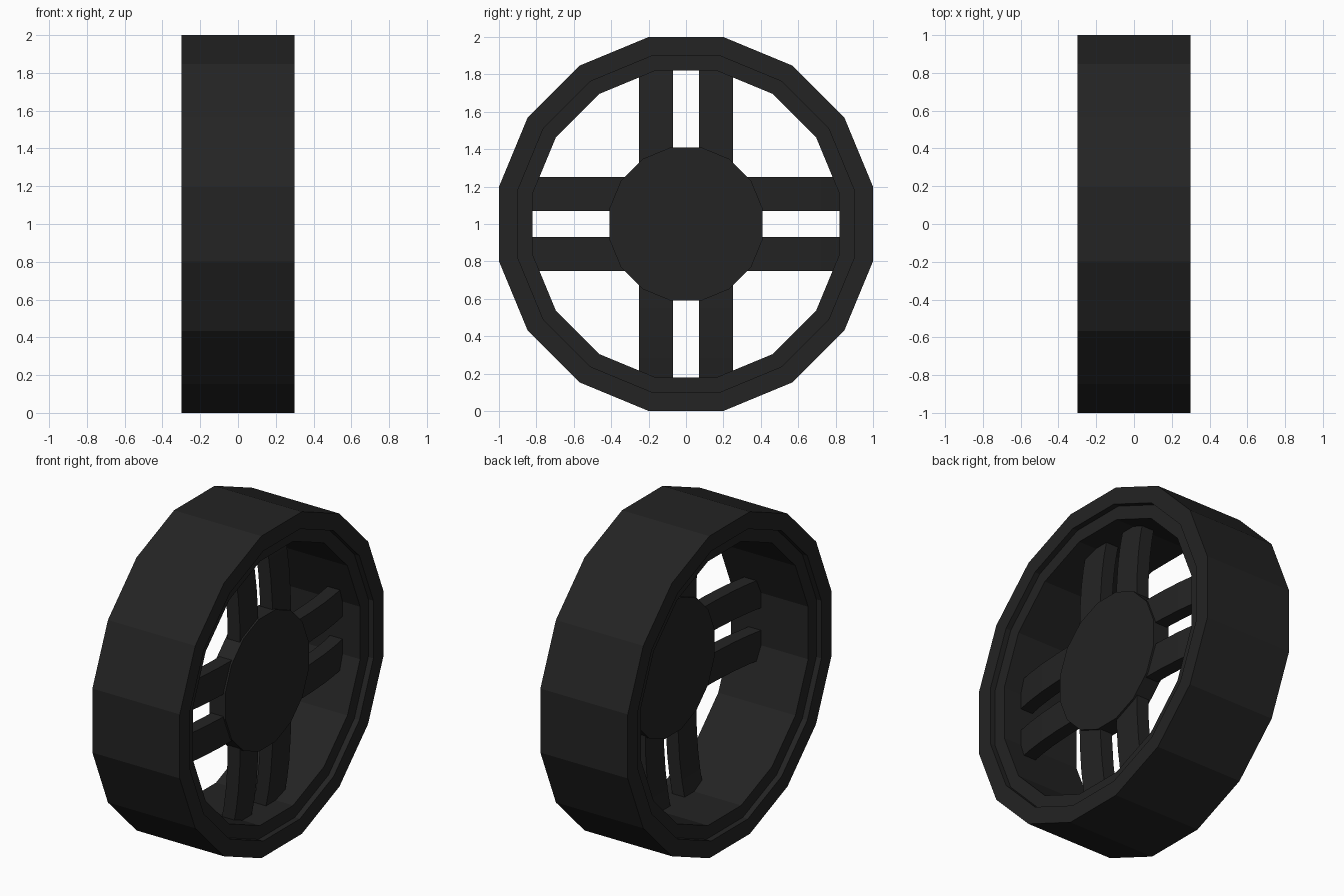
import bpy, bmesh, math
from mathutils import Matrix

if "Cube" in bpy.data.objects:
    bpy.data.objects.remove(bpy.data.objects["Cube"])

SIDES = 16
K = 1 / math.cos(math.pi / SIDES)   # flat-to-flat radius -> corner radius

rubber = bpy.data.materials.new("dark_grey")
rubber.diffuse_color = (0.017, 0.017, 0.017, 1)
rubber.use_nodes = True
rubber.node_tree.nodes["Principled BSDF"].inputs["Base Color"].default_value = rubber.diffuse_color


def finish(name, bm):
    bmesh.ops.recalc_face_normals(bm, faces=bm.faces)
    me = bpy.data.meshes.new(name)
    bm.to_mesh(me)
    bm.free()
    me.materials.append(rubber)
    ob = bpy.data.objects.new(name, me)
    ob.location.z = 1.0
    bpy.context.collection.objects.link(ob)
    return ob


def lathe(name, profile, closed):
    """Sweep (x, flat radius) points around the x axis as a 16-sided solid."""
    bm = bmesh.new()
    rings = []
    for x, r in profile:
        ring = []
        for i in range(SIDES):
            a = (i + 0.5) * math.tau / SIDES
            ring.append(bm.verts.new((x, r * K * math.cos(a), r * K * math.sin(a))))
        rings.append(ring)
    n = len(rings)
    for j in range(n if closed else n - 1):
        p, q = rings[j], rings[(j + 1) % n]
        for i in range(SIDES):
            k = (i + 1) % SIDES
            bm.faces.new((p[i], p[k], q[k], q[i]))
    if not closed:
        bm.faces.new(rings[0])
        bm.faces.new(rings[-1])
    return finish(name, bm)


# tyre and the slightly recessed rim inside it
lathe("tyre", [(-0.3, 1.0), (0.3, 1.0), (0.3, 0.9), (-0.3, 0.9)], True)
lathe("rim", [(-0.265, 0.9), (0.265, 0.9), (0.265, 0.82), (-0.265, 0.82)], True)

# hub disc
lathe("hub", [(0.09, 0.41), (0.2, 0.41)], False)

# four pairs of spokes, bending backwards towards the rim
path = [(0.30, 0.190), (0.45, 0.187), (0.60, 0.177), (0.72, 0.162), (0.85, 0.138)]
THICK = 0.085
for arm in range(4):
    for side in (-1, 1):
        bm = bmesh.new()
        rings = []
        for r, x in path:
            rings.append([bm.verts.new(c) for c in (
                (x, side * 0.07, r), (x, side * 0.25, r),
                (x - THICK, side * 0.25, r), (x - THICK, side * 0.07, r))])
        for p, q in zip(rings, rings[1:]):
            for i in range(4):
                k = (i + 1) % 4
                bm.faces.new((p[i], p[k], q[k], q[i]))
        bm.faces.new(rings[0])
        bm.faces.new(rings[-1])
        bm.transform(Matrix.Rotation(arm * math.pi / 2, 4, 'X'))
        finish("spoke_%d_%s" % (arm + 1, "a" if side < 0 else "b"), bm)
